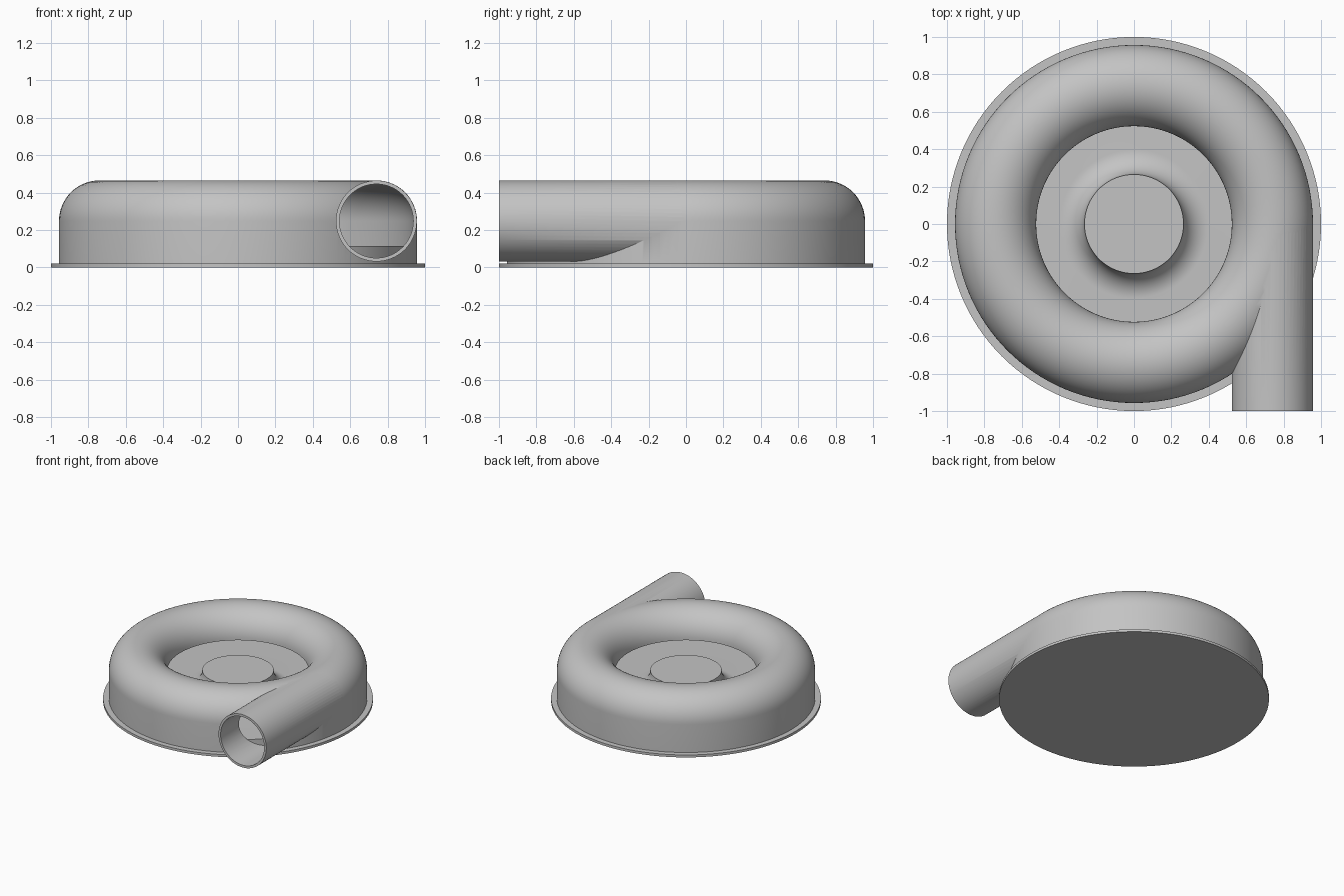
import bpy, bmesh, math
from mathutils import Matrix

cube = bpy.data.objects.get("Cube")
if cube:
    bpy.data.objects.remove(cube, do_unlink=True)

grey = bpy.data.materials.new("plain_grey")
grey.use_nodes = True
colour = (0.55, 0.55, 0.55, 1)
grey.diffuse_color = colour
grey.node_tree.nodes["Principled BSDF"].inputs["Base Color"].default_value = colour

RING, TUBE, WALL, MID = 0.74, 0.217, 0.019, 0.248   # volute section
PLATE, FLOOR, HUB = 0.02, 0.115, 0.265


def finish(name, bm):
    bmesh.ops.recalc_face_normals(bm, faces=bm.faces)
    mesh = bpy.data.meshes.new(name)
    bm.to_mesh(mesh)
    bm.free()
    mesh.materials.append(grey)
    obj = bpy.data.objects.new(name, mesh)
    bpy.context.collection.objects.link(obj)
    return obj


def arc(cx, cz, r, start, end, n):
    angles = [math.radians(start + (end - start) * i / n) for i in range(n + 1)]
    return [(cx + r * math.cos(a), cz + r * math.sin(a)) for a in angles]


def lathe(name, profile, closed, steps=128):
    """Revolve an (r, z) profile about the z axis."""
    bm = bmesh.new()
    verts = [bm.verts.new((r, 0, z)) for r, z in profile]
    pairs = list(zip(verts, verts[1:]))
    if closed:
        pairs.append((verts[-1], verts[0]))
    edges = [bm.edges.new(p) for p in pairs]
    bmesh.ops.spin(bm, geom=verts + edges, cent=(0, 0, 0), axis=(0, 0, 1),
                   angle=math.tau, steps=steps, use_merge=False)
    bmesh.ops.remove_doubles(bm, verts=bm.verts, dist=1e-5)
    return finish(name, bm)


def pipe(name, radius, y0, y1):
    bm = bmesh.new()
    place = Matrix.Translation((RING, (y0 + y1) / 2, MID)) @ Matrix.Rotation(math.pi / 2, 4, 'X')
    bmesh.ops.create_cone(bm, cap_ends=True, segments=64, radius1=radius,
                          radius2=radius, depth=y1 - y0, matrix=place)
    return finish(name, bm)


def activate(obj):
    bpy.ops.object.select_all(action='DESELECT')
    obj.select_set(True)
    bpy.context.view_layer.objects.active = obj


def combine(target, tool, operation):
    tool.hide_render = True
    activate(target)
    mod = target.modifiers.new("join", 'BOOLEAN')
    mod.operation, mod.solver, mod.object = operation, 'EXACT', tool
    bpy.ops.object.modifier_apply(modifier=mod.name)
    bpy.data.objects.remove(tool, do_unlink=True)


def ring_section(r, bottom):
    return [(RING + r, bottom)] + arc(RING, MID, r, 0, 180, 32) + [(RING - r, bottom)]


# Volute housing with its tangential outlet
housing = lathe("volute_housing", ring_section(TUBE, PLATE), True)
combine(housing, pipe("outlet", TUBE - 0.0007, -1, 0), 'UNION')

# Hollow out the ring, leaving it open towards the hub below the lip
inner = TUBE - WALL
cavity = [(RING + inner, -0.1)] + arc(RING, MID, inner, 0, 180, 32)
cavity += [(0.3, MID), (0.3, -0.1)]
combine(housing, lathe("cavity", cavity, True), 'DIFFERENCE')
combine(housing, pipe("bore", inner - 0.0007, -1.1, 0), 'DIFFERENCE')

# Base plate with raised floor and flared central hub
fillet = MID - FLOOR
profile = [(0, 0), (1, 0), (1, PLATE), (RING + inner - 0.001, PLATE), (RING + inner - 0.001, FLOOR)]
profile += arc(HUB + fillet, MID, fillet, 270, 180, 16) + [(0, MID)]
base = lathe("base_and_hub", profile, False)

for obj in (housing, base):
    activate(obj)
    bpy.ops.object.shade_smooth_by_angle(angle=math.radians(30))
